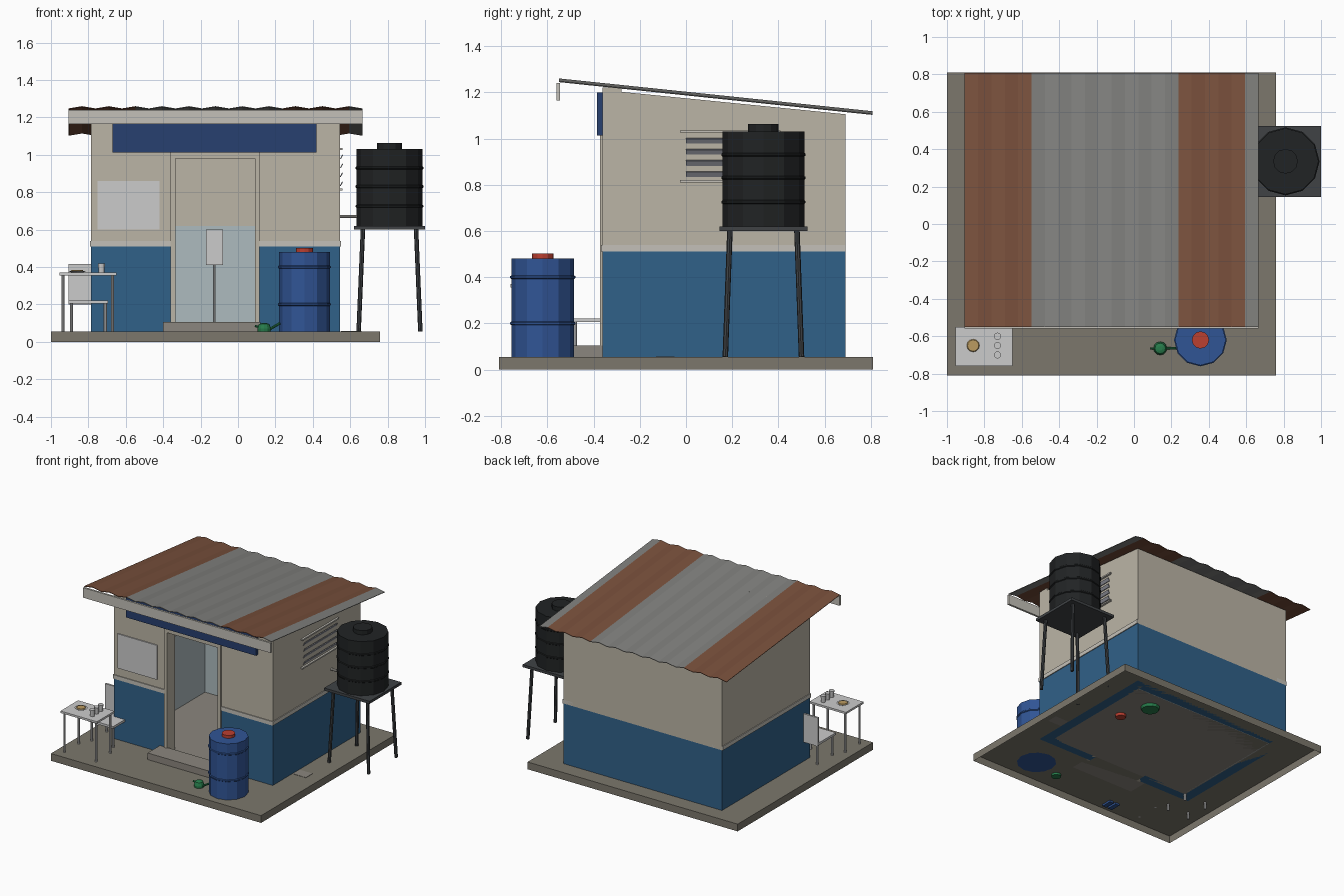
import bpy, bmesh, math
from mathutils import Vector

if "Cube" in bpy.data.objects:
    bpy.data.objects.remove(bpy.data.objects["Cube"])


def mat(name, r, g, b):
    m = bpy.data.materials.new(name)
    m.diffuse_color = (r, g, b, 1)
    m.use_nodes = True
    m.node_tree.nodes["Principled BSDF"].inputs["Base Color"].default_value = m.diffuse_color
    return m


CONCRETE = mat("concrete", .20, .185, .15)
STEP = mat("step_concrete", .26, .24, .21)
BEIGE = mat("beige_plaster", .50, .46, .38)
BLUE = mat("blue_paint", .03, .12, .25)
DADO = mat("pale_blue", .42, .5, .52)
SIGN = mat("navy", .02, .05, .16)
TRIM = mat("trim", .55, .53, .48)
ZINC = mat("zinc", .22, .22, .21)
RUST = mat("rust", .19, .08, .045)
BLACK = mat("black_plastic", .015, .017, .018)
STEEL = mat("dark_steel", .05, .055, .06)
DRUM = mat("drum_blue", .03, .09, .30)
RED = mat("red_plastic", .5, .05, .03)
GREEN = mat("green_plastic", .02, .2, .07)
PALE = mat("pale_grey", .6, .6, .58)
LOUVRE = mat("louvre_grey", .28, .29, .33)
FOOD = mat("food", .5, .33, .12)


def finish(name, bm, *mats):
    bmesh.ops.recalc_face_normals(bm, faces=bm.faces)
    me = bpy.data.meshes.new(name)
    bm.to_mesh(me)
    bm.free()
    for m in mats:
        me.materials.append(m)
    ob = bpy.data.objects.new(name, me)
    bpy.context.collection.objects.link(ob)
    return ob


def prism(name, x0, x1, outline, m):
    """Extrude a (y, z) outline along x."""
    bm = bmesh.new()
    face = bm.faces.new([bm.verts.new((x0, y, z)) for y, z in outline])
    new = bmesh.ops.extrude_face_region(bm, geom=[face])["geom"]
    bmesh.ops.translate(bm, vec=(x1 - x0, 0, 0),
                        verts=[v for v in new if isinstance(v, bmesh.types.BMVert)])
    return finish(name, bm, m)


def box(name, x0, x1, y0, y1, z0, z1, m):
    return prism(name, x0, x1, [(y0, z0), (y1, z0), (y1, z1), (y0, z1)], m)


def lathe(name, x, y, profile, m, n=12):
    """Revolve an (r, z) profile into a closed n-sided solid."""
    bm = bmesh.new()
    rings = [[bm.verts.new((x + r * math.cos(math.tau * i / n), y + r * math.sin(math.tau * i / n), z))
              for i in range(n)] for r, z in profile]
    for a, b in zip(rings, rings[1:]):
        for i in range(n):
            j = (i + 1) % n
            bm.faces.new((a[i], a[j], b[j], b[i]))
    bm.faces.new(rings[0])
    bm.faces.new(rings[-1])
    return finish(name, bm, m)


def rod(name, a, b, r, m, n=8):
    a, b = Vector(a), Vector(b)
    bm = bmesh.new()
    bmesh.ops.create_cone(bm, cap_ends=True, segments=n, radius1=r, radius2=r, depth=(b - a).length)
    q = (b - a).to_track_quat('Z', 'Y')
    bmesh.ops.transform(bm, matrix=q.to_matrix().to_4x4(), verts=bm.verts)
    bmesh.ops.translate(bm, vec=(a + b) / 2, verts=bm.verts)
    return finish(name, bm, m)


def ribbed(r, z0, z1, ribs):
    """Barrel profile with raised hoops."""
    p = [(r, z0)]
    for z in ribs:
        p += [(r, z - .008), (r + .005, z - .004), (r + .005, z + .004), (r, z + .008)]
    return p + [(r, z1)]


# Slab, open underneath
slab = box("slab", -1, .76, -.81, .81, 0, .055, CONCRETE)
bm = bmesh.new()
bm.from_mesh(slab.data)
bmesh.ops.delete(bm, geom=[f for f in bm.faces if f.calc_center_median().z < .001], context='FACES')
bm.to_mesh(slab.data)
bm.free()
box("door_step", -.40, .12, -.51, -.36, .055, .105, STEP)
box("floor", -.71, .47, -.30, .61, .055, .06, STEP)
box("ground_stain", .55, .66, -.13, -.05, .055, .057, STEP)

# Side walls and their trim
F, B, T, D = -.36, .69, .055, .51
for side, x0, x1, xt in (("left", -.785, -.705, -.791), ("right", .465, .545, .551)):
    box(side + "_wall_lower", x0, x1, F, B, T, D, BLUE)
    prism(side + "_wall_upper", x0, x1, [(F, D), (B, D), (B, 1.105), (F, 1.21)], BEIGE)
    box(side + "_wall_trim", min(x0, xt), max(x1, xt), F - .006, B, D, .54, TRIM)

# Back wall with pale dado inside
box("back_wall_lower", -.705, .465, .61, B, T, D, BLUE)
box("back_wall_upper", -.705, .465, .61, B, D, 1.105, BEIGE)
box("inner_dado_back", -.705, .465, .604, .61, T, .62, DADO)
box("inner_dado_left", -.705, -.699, -.28, .604, T, .62, DADO)
box("inner_dado_right", .459, .465, -.28, .604, T, .62, DADO)

# Front wall around the doorway
for side, x0, x1 in (("left", -.785, -.335), ("right", .09, .545)):
    box("front_lower_" + side, x0, x1, F - .002, -.28, T, D, BLUE)
    box("front_upper_" + side, x0, x1, F - .002, -.28, D, 1.22, BEIGE)
    box("front_trim_" + side, x0, x1, F - .008, F, D, .54, TRIM)
box("front_lintel", -.335, .09, F - .002, -.28, .98, 1.22, BEIGE)
for side, x0 in (("left", -.36), ("right", .09)):
    box("door_frame_" + side, x0, x0 + .025, -.372, -.275, T, 1.015, BEIGE)
box("door_frame_top", -.335, .09, -.372, -.275, .98, 1.015, BEIGE)
box("sign_board", -.67, .42, -.385, -.355, 1.012, 1.2, SIGN)
box("notice_panel", -.75, -.42, -.37, -.36, .60, .86, PALE)

# Things inside
box("inner_board", -.17, -.08, .57, .59, .41, .60, PALE)
rod("inner_board_post", (-.125, .585, .055), (-.125, .585, .41), .005, PALE)
lathe("red_bucket", .33, .25, [(.035, .035), (.05, .13)], RED)
lathe("green_basin", .24, .46, [(.06, .035), (.08, .1)], GREEN)
for x in (-.43, -.38):
    box("sandal", x - .017, x + .017, -.77, -.69, .04, .054, DRUM)

# Corrugated roof sheets with rusty stripes
bm = bmesh.new()
N, X0, X1 = 22, -.905, .665
rows = []
for y, z in ((-.55, 1.252), (.808, 1.110)):
    rows.append([bm.verts.new((X0 + (X1 - X0) * i / N, y, z + (.006 if i % 2 else -.006)))
                 for i in range(N + 1)])
for i in range(N):
    f = bm.faces.new((rows[0][i], rows[0][i + 1], rows[1][i + 1], rows[1][i]))
    f.material_index = 1 if i < 5 or 16 <= i < 21 else 0
roof = finish("roof_sheet", bm, ZINC, RUST)
solid = roof.modifiers.new("thickness", 'SOLIDIFY')
solid.thickness, solid.offset = .004, 0
box("roof_fascia", X0, X1, -.56, -.545, 1.165, 1.24, TRIM)

# Louvred window on the right wall
for z in (1.03, .815):
    box("louvre_frame_rail", .54, .56, -.025, .41, z - .005, z + .005, TRIM)
for i in range(4):
    z = .99 - i * .048
    prism("louvre_slat", 0, .39, [(.545, z - .012), (.55, z - .012), (.562, z + .008), (.557, z + .012)], LOUVRE)
    ob = bpy.context.collection.objects[-1]
    for v in ob.data.vertices:                       # turn the slat to run along y
        v.co.x, v.co.y = v.co.y, v.co.x
    ob.data.flip_normals()

# Water tank on its stand
TX, TY = .81, .335
box("tank_platform", .62, 1.0, .145, .525, .60, .62, STEEL)
for sx in (-1, 1):
    for sy in (-1, 1):
        rod("tank_leg", (TX + sx * .165, TY + sy * .165, .055), (TX + sx * .142, TY + sy * .145, .605), .012, STEEL)
lathe("water_tank", TX, TY, ribbed(.177, .62, 1.03, (.725, .83, .93)), BLACK)
lathe("tank_lid", TX, TY, [(.066, 1.03), (.066, 1.062)], BLACK)
rod("tank_pipe", (.54, TY, .67), (.66, TY, .67), .009, TRIM)

# Water drum
lathe("drum", .355, -.62, ribbed(.136, .055, .48, (.2, .4)), DRUM)
lathe("drum_lid", .355, -.62, [(.046, .48), (.046, .502)], RED)

# Green kettle
lathe("kettle", .14, -.665, [(.033, .04), (.036, .07), (.028, .095), (.012, .1)], GREEN)
rod("kettle_spout", (.165, -.665, .065), (.225, -.665, .1), .007, GREEN)
rod("kettle_handle", (.11, -.665, .08), (.09, -.665, .085), .006, GREEN)

# Table with a plate and cups
box("table_top", -.955, -.65, -.76, -.55, .355, .37, PALE)
for x in (-.935, -.67):
    for y in (-.74, -.57):
        rod("table_leg", (x, y, .055), (x, y, .356), .008, PALE)
lathe("plate", -.86, -.65, [(.03, .37), (.045, .378)], PALE)
lathe("food", -.86, -.65, [(.036, .376), (.03, .383)], FOOD)
for y in (-.6, -.65, -.7):
    lathe("cup", -.73, y, [(.015, .37), (.019, .42)], PALE)

# Chair
box("chair_seat", -.905, -.695, -.50, -.285, .205, .222, PALE)
box("chair_back", -.905, -.695, -.30, -.285, .2, .415, PALE)
for x in (-.89, -.71):
    for y in (-.48, -.30):
        rod("chair_leg", (x, y, .005), (x, y, .21), .009, PALE)
